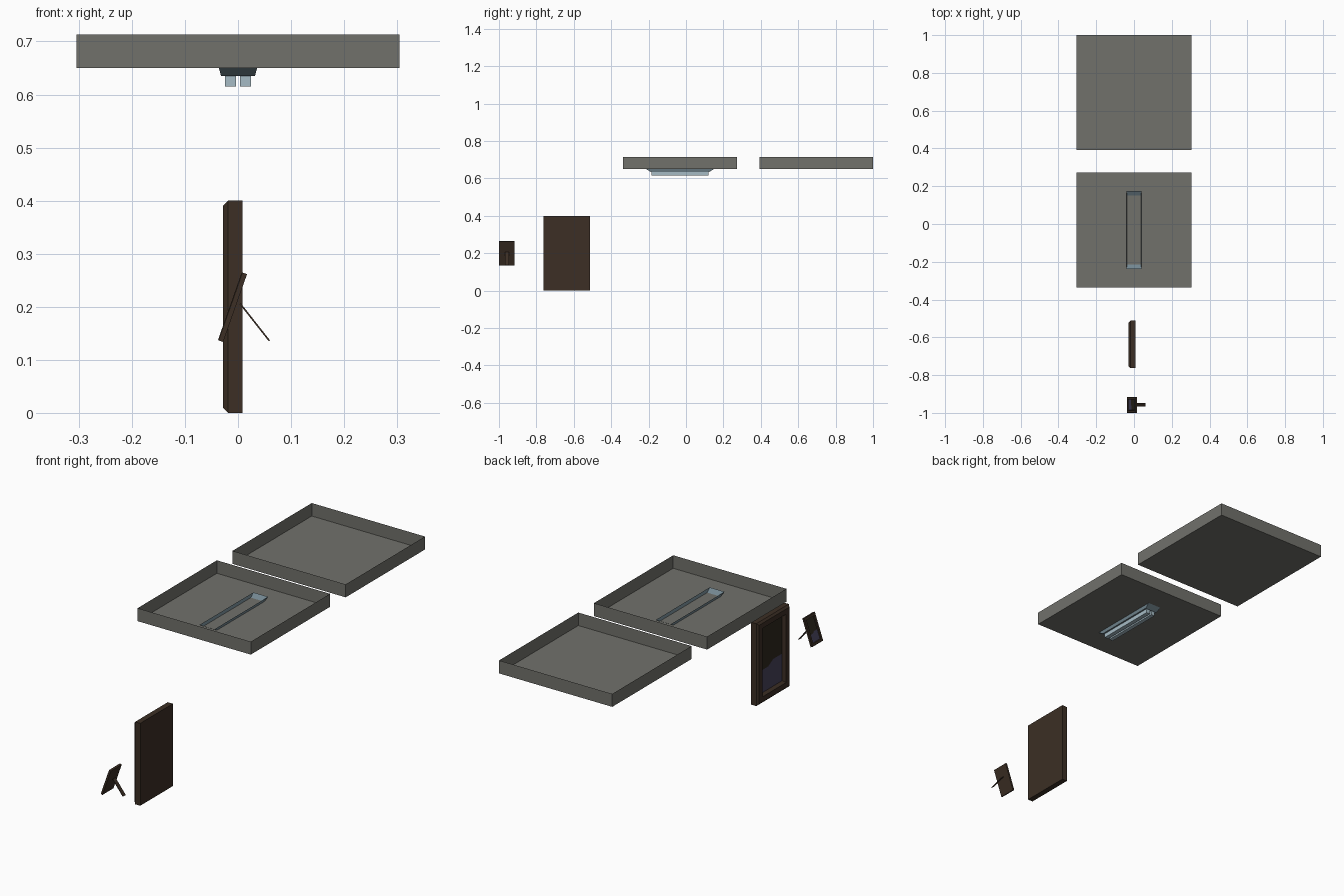
import bpy, bmesh, math
from mathutils import Matrix, Vector

if "Cube" in bpy.data.objects:
    bpy.data.objects.remove(bpy.data.objects["Cube"])


def material(name, rgb):
    m = bpy.data.materials.new(name)
    m.diffuse_color = (*rgb, 1)
    m.use_nodes = True
    m.node_tree.nodes["Principled BSDF"].inputs["Base Color"].default_value = m.diffuse_color
    return m


TILE = material("tile grey", (0.165, 0.165, 0.148))
HOUSING = material("steel blue", (0.17, 0.24, 0.28))
TUBE = material("pale blue", (0.38, 0.50, 0.56))
WOOD = material("dark wood", (0.045, 0.028, 0.018))
PHOTO = material("photo brown", (0.026, 0.020, 0.012))
PHOTO_BLUE = material("photo blue", (0.062, 0.055, 0.105))


def finish(name, bm, mats):
    me = bpy.data.meshes.new(name)
    bm.to_mesh(me)
    bm.free()
    for m in mats:
        me.materials.append(m)
    ob = bpy.data.objects.new(name, me)
    bpy.context.collection.objects.link(ob)
    return ob


def rect(bm, hx, hy, z, cx=0, cy=0):
    return [bm.verts.new((cx + sx * hx, cy + sy * hy, z))
            for sx, sy in ((-1, -1), (1, -1), (1, 1), (-1, 1))]


def bridge(bm, a, b):
    for i in range(4):
        j = (i + 1) % 4
        bm.faces.new((a[i], a[j], b[j], b[i]))


def tray(name, cy, low, high, mat):
    """Open-topped tray; low and high are (half x, half y, z)."""
    bm = bmesh.new()
    a = rect(bm, *low, cy=cy)
    b = rect(bm, *high, cy=cy)
    bm.faces.new(a[::-1])
    bridge(bm, a, b)
    return finish(name, bm, [mat])


def box(name, size, matrix, mat):
    bm = bmesh.new()
    bmesh.ops.create_cube(bm, size=1, matrix=matrix @ Matrix.Diagonal((*size, 1)))
    return finish(name, bm, [mat])


def picture_frame(name, w, h, d, chamfer, border, matrix):
    """Frame in local x (width), y (height), z (towards the viewer)."""
    bm = bmesh.new()
    profile = [(0, 0), (0, d - chamfer), (chamfer, d),
               (border - chamfer, d), (border, d * 0.6)]
    loops = [rect(bm, w / 2 - i, h / 2 - i, z) for i, z in profile]
    bm.faces.new(loops[0][::-1])
    for a, b in zip(loops, loops[1:]):
        bridge(bm, a, b)
    # picture panel, split into a dark upper and blue lower part
    pw, ph = w / 2 - border, h / 2 - border
    z = d * 0.6
    edge = [(-1, -0.30), (-0.3, -0.30), (0.15, -0.16), (1, -0.16)]
    mid = [bm.verts.new((x * pw, y * ph, z)) for x, y in edge]
    p = loops[-1]
    low = bm.faces.new([p[0], p[1]] + mid[::-1])
    top = bm.faces.new(mid + [p[2], p[3]])
    top.material_index, low.material_index = 1, 2
    bm.transform(matrix)
    return finish(name, bm, [WOOD, PHOTO, PHOTO_BLUE])


# ceiling tiles
H = 0.304
for label, cy in (("front_tile", -0.032), ("back_tile", 0.696)):
    tray(label, cy, (H, H, 0.65), (H, H, 0.713), TILE)

# lamp housing and its two tubes
LY = -0.032
tray("lamp_housing", LY, (0.032, 0.157, 0.635), (0.04, 0.207, 0.665), HOUSING)
for side, sx in (("left", -1), ("right", 1)):
    box(side + "_lamp_tube", (0.0205, 0.306, 0.022),
        Matrix.Translation((sx * 0.01425, LY, 0.626)), TUBE)

# local frame axes: width -> -y, height -> z, depth -> -x
face_left = Matrix(((0, 0, -1, 0), (-1, 0, 0, 0), (0, 1, 0, 0), (0, 0, 0, 1)))

# large frame, standing
picture_frame("large_frame", 0.25, 0.40, 0.0365, 0.009, 0.043,
              Matrix.Translation((0.0085, -0.637, 0.2)) @ face_left)

# small frame, leaning back
tilt = Matrix.Rotation(math.atan2(0.045, 0.128), 4, 'Y')
picture_frame("small_frame", 0.084, 0.1355, 0.0105, 0.0015, 0.014,
              Matrix.Translation((-0.0055, -0.958, 0.1975)) @ tilt
              @ face_left @ Matrix.Translation((0, 0, 0)))

# strut behind the small frame
a, b = Vector((0.004, -0.957, 0.206)), Vector((0.059, -0.957, 0.136))
turn = (b - a).to_track_quat('Z', 'Y').to_matrix().to_4x4()
box("small_frame_strut", (0.003, 0.02, (b - a).length),
    Matrix.Translation((a + b) / 2) @ Matrix.Rotation(
        math.atan2(b.x - a.x, b.z - a.z), 4, 'Y'), WOOD)
